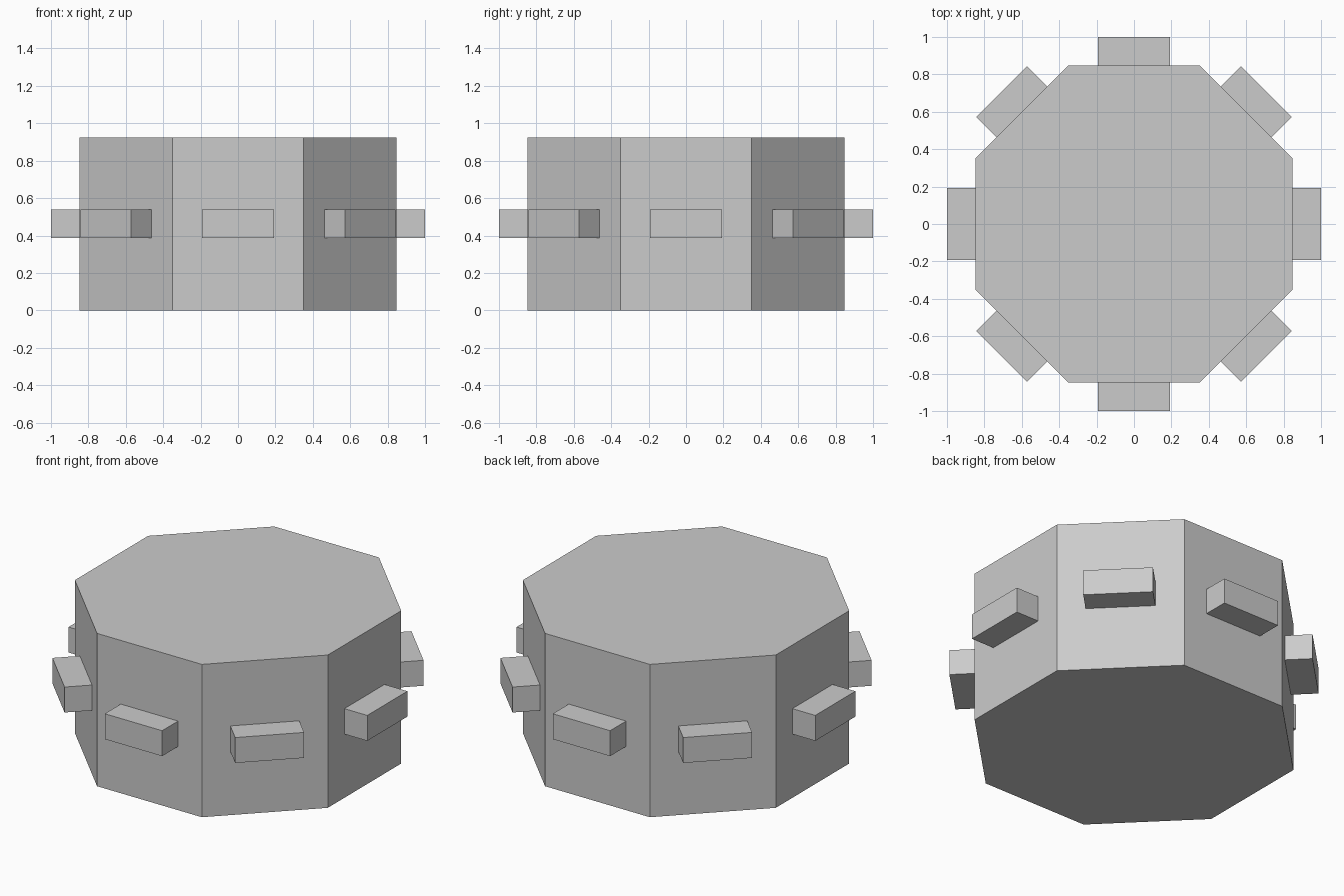
import bpy
from math import pi, cos, sin

if "Cube" in bpy.data.objects:
    bpy.data.objects.remove(bpy.data.objects["Cube"])

APOTHEM, HEIGHT = 0.847, 0.925
REACH = 1.0
BLOCK_W, BLOCK_H = 0.384, 0.154
INNER = APOTHEM - 0.003  # slight overlap with the body

# Octagonal body with flat sides facing the axes
bpy.ops.mesh.primitive_cylinder_add(
    vertices=8, radius=APOTHEM / cos(pi / 8), depth=HEIGHT,
    location=(0, 0, HEIGHT / 2), rotation=(0, 0, pi / 8))
body = bpy.context.object
body.name = "octagonal_body"
bpy.ops.object.transform_apply(location=False, rotation=True, scale=False)

# One block in the middle of each side
mid = (INNER + REACH) / 2
for i in range(8):
    a = i * pi / 4
    bpy.ops.mesh.primitive_cube_add(
        size=1, location=(mid * cos(a), mid * sin(a), HEIGHT / 2),
        rotation=(0, 0, a))
    block = bpy.context.object
    block.name = f"side_block_{i + 1}"
    block.scale = (REACH - INNER, BLOCK_W, BLOCK_H)
